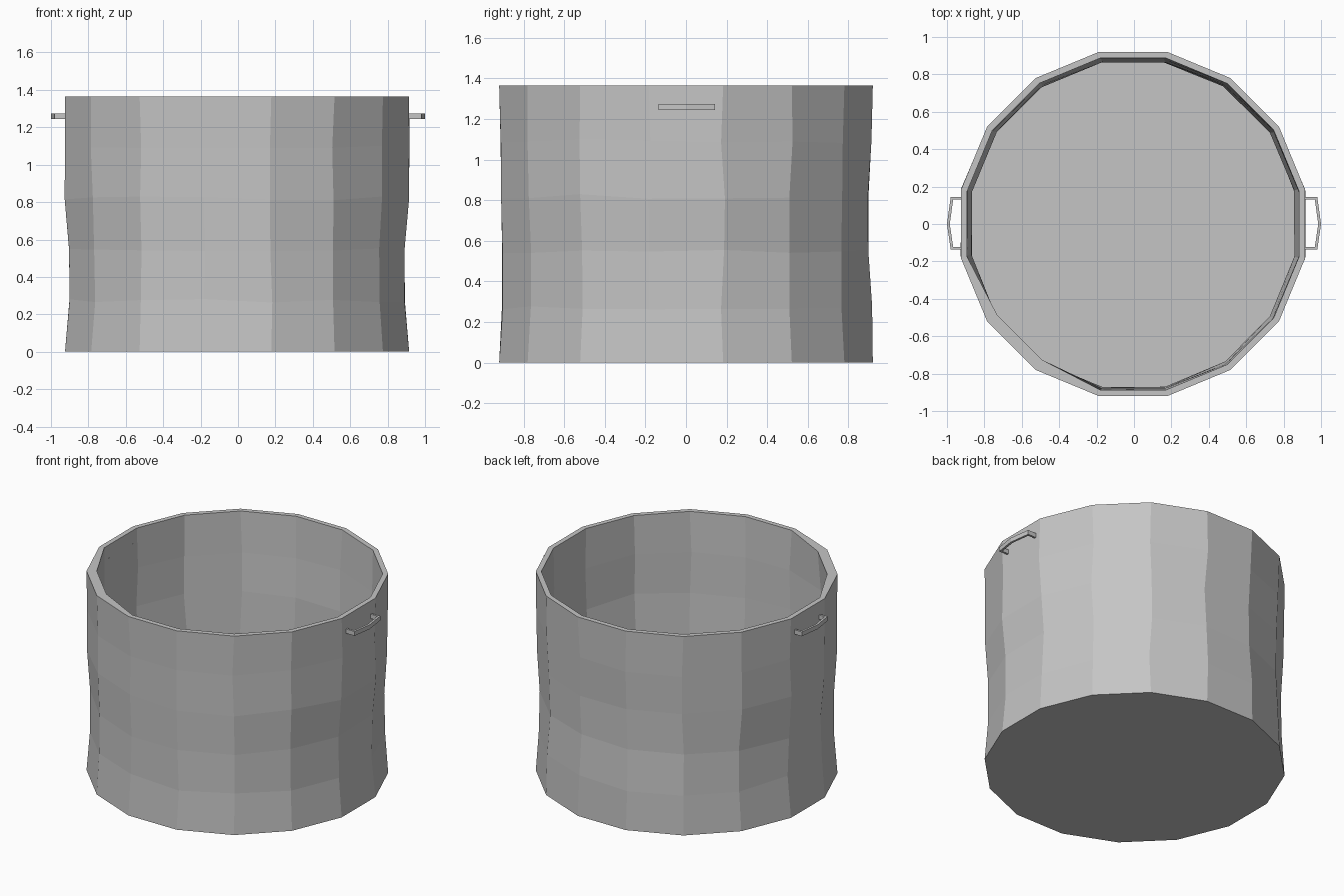
import bpy, bmesh, math, random

random.seed(4)
old = bpy.data.objects.get("Cube")
if old:
    bpy.data.objects.remove(old)

SIDES = 16
HEIGHT = 1.365
RADIUS = 0.938
WALL = 0.034
CENTRE_X = -0.005


def material(name, value):
    m = bpy.data.materials.new(name)
    m.use_nodes = True
    colour = (value, value, value, 1)
    m.diffuse_color = colour
    shader = m.node_tree.nodes["Principled BSDF"]
    shader.inputs["Base Color"].default_value = colour
    shader.inputs["Roughness"].default_value = 0.6
    return m


grey = material("dull grey metal", 0.56)


def finish(bm, name):
    bmesh.ops.recalc_face_normals(bm, faces=bm.faces)
    mesh = bpy.data.meshes.new(name)
    bm.to_mesh(mesh)
    bm.free()
    mesh.materials.append(grey)
    obj = bpy.data.objects.new(name, mesh)
    bpy.context.collection.objects.link(obj)
    return obj


# Dented wall: ring scale at the sides, front and back, from bottom to top
SIDE = (1, 0.974, 0.974, 1, 1, 1)
FRONT = (1, 0.984, 0.982, 0.988, 0.99, 1)
BACK = (1, 0.995, 0.974, 0.974, 0.99, 1)
LEVELS = len(SIDE)


def ring_scale(level, angle):
    end = BACK if math.sin(angle) > 0 else FRONT
    w = math.cos(angle) ** 2
    return SIDE[level] * w + end[level] * (1 - w)


outer, inner = [], []
for level in range(LEVELS):
    z = HEIGHT * level / (LEVELS - 1)
    out_ring, in_ring = [], []
    for i in range(SIDES):
        a = math.tau * (i + 0.5) / SIDES
        r = RADIUS * ring_scale(level, a)
        dz = 0
        if 0 < level < LEVELS - 1:
            a += random.uniform(-0.012, 0.012)
            dz = random.uniform(-0.012, 0.012)
        r_in = r - WALL
        # Rim is bent inward at the front right corner
        if level == LEVELS - 1 and i in (9, 10):
            r_in -= 0.03
        z_in = WALL if level == 0 else z + dz
        if level == 0:
            r_in -= 0.012
        c, s = math.cos(a), math.sin(a)
        out_ring.append((CENTRE_X + r * c, r * s, z + dz))
        in_ring.append((CENTRE_X + r_in * c, r_in * s, z_in))
    outer.append(out_ring)
    inner.append(in_ring)

# Pot: outside wall, rim, inside wall, floor and base
bm = bmesh.new()
rings = [[bm.verts.new(p) for p in ring] for ring in outer + inner[::-1]]
for a, b in zip(rings, rings[1:]):
    for i in range(SIDES):
        j = (i + 1) % SIDES
        bm.faces.new((a[i], a[j], b[j], b[i]))
bm.faces.new(rings[0])
bm.faces.new(rings[-1])
finish(bm, "pot")

# Handles: flat bent bars, one on each side
OUTER_LINE = [(0.89, 0.144), (0.98, 0.144), (1.0, 0.0), (0.98, -0.136), (0.89, -0.136)]
INNER_LINE = [(0.89, 0.13), (0.967, 0.13), (0.985, 0.0), (0.967, -0.122), (0.89, -0.122)]


def handle(name, side):
    bm = bmesh.new()
    sections = []
    for (xo, yo), (xi, yi) in zip(OUTER_LINE, INNER_LINE):
        corners = ((xo, yo, 1.245), (xo, yo, 1.275), (xi, yi, 1.275), (xi, yi, 1.245))
        sections.append([bm.verts.new((side * x, y, z)) for x, y, z in corners])
    for a, b in zip(sections, sections[1:]):
        for i in range(4):
            j = (i + 1) % 4
            bm.faces.new((a[i], a[j], b[j], b[i]))
    bm.faces.new(sections[0])
    bm.faces.new(sections[-1])
    finish(bm, name)


handle("left_handle", 1)
handle("right_handle", -1)
